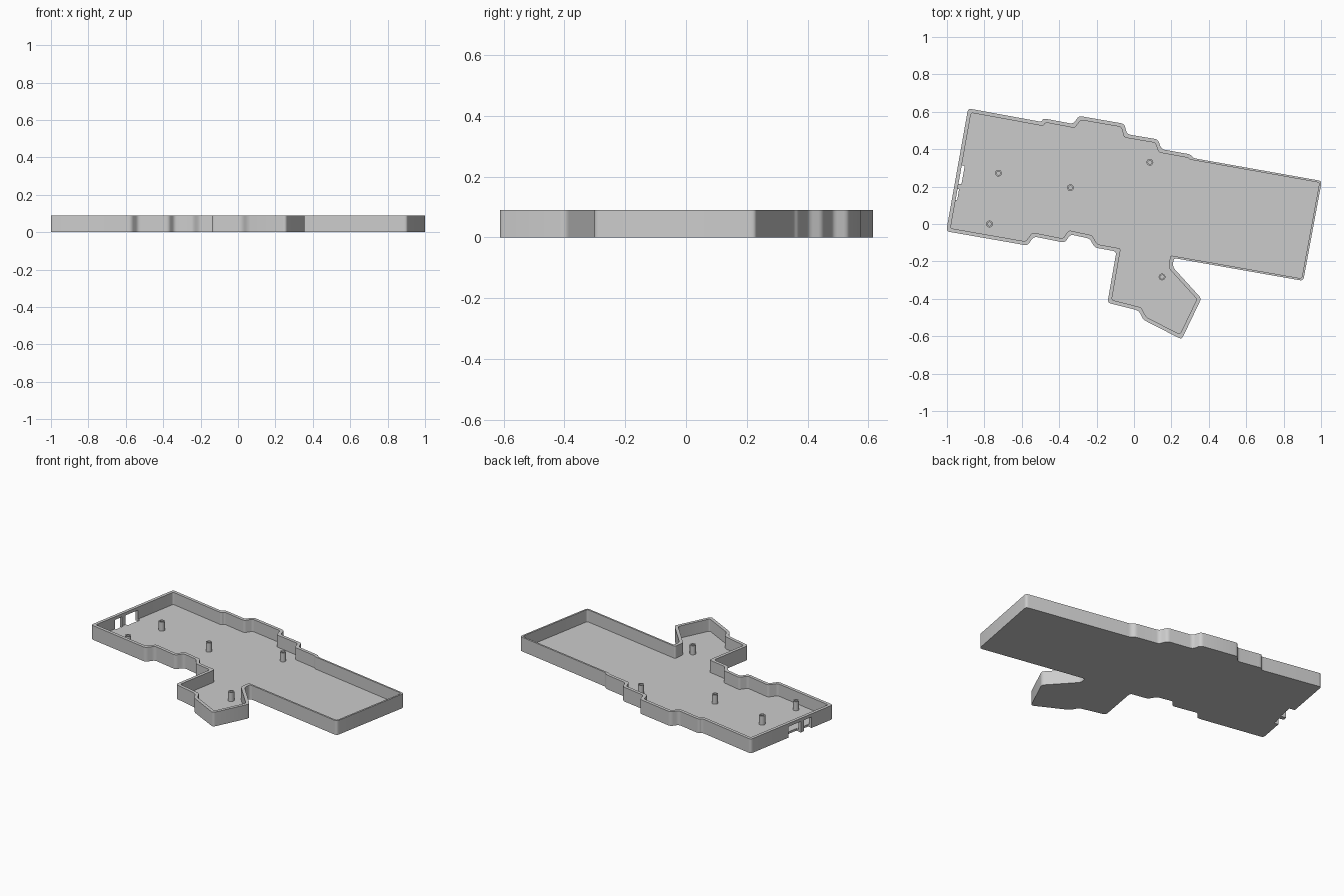
import bpy, bmesh, math
from mathutils import Vector

cube = bpy.data.objects.get("Cube")
if cube:
    bpy.data.objects.remove(cube, do_unlink=True)

HEIGHT, FLOOR = 0.09, 0.013
THICK, THIN = 0.02, 0.011

grey = bpy.data.materials.new("light grey plastic")
grey.use_nodes = True
colour = (0.6, 0.6, 0.6, 1)
grey.diffuse_color = colour
grey.node_tree.nodes["Principled BSDF"].inputs["Base Color"].default_value = colour

# Case outline, clockwise from the back right corner
OUTLINE = [Vector(p) for p in [
    (-.887, .618), (-.495, .546), (-.485, .565), (-.325, .535), (-.295, .578),
    (-.052, .536), (-.037, .48), (.128, .452), (.147, .4), (.302, .372),
    (.318, .352), (1.004, .23), (.905, -.304), (.212, -.182), (.207, -.23),
    (.36, -.398), (.255, -.617), (.05, -.512), (.025, -.463), (-.142, -.421),
    (-.094, -.147), (-.21, -.126), (-.237, -.078), (-.34, -.056),
    (-.37, -.1), (-.535, -.067), (-.57, -.115), (-1.004, -.039)]]
THIN_EDGES = (10, 11, 12)


def inset(points):
    """Move every edge inwards by its own wall thickness."""
    count, result = len(points), []
    for i, p in enumerate(points):
        before = (p - points[i - 1]).normalized()
        after = (points[(i + 1) % count] - p).normalized()
        n1, n2 = Vector((before.y, -before.x)), Vector((after.y, -after.x))
        t1 = THIN if (i - 1) % count in THIN_EDGES else THICK
        t2 = THIN if i in THIN_EDGES else THICK
        a, b = p + n1 * t1, p + n2 * t2
        cross = before.x * after.y - before.y * after.x
        gap = b - a
        result.append(a + before * ((gap.x * after.y - gap.y * after.x) / cross))
    return result


def rounded(points, size, steps=5):
    """Replace each corner by a short curve."""
    result = []
    for i, p in enumerate(points):
        to_prev, to_next = points[i - 1] - p, points[(i + 1) % len(points)] - p
        a = p + to_prev.normalized() * min(size, to_prev.length * .45)
        b = p + to_next.normalized() * min(size, to_next.length * .45)
        for k in range(steps):
            t = k / (steps - 1)
            result.append(a * (1 - t) ** 2 + p * 2 * t * (1 - t) + b * t * t)
    return result


def loft(name, rings):
    """Join equal-length rings of (points, z) and cap both ends."""
    bm = bmesh.new()
    loops = [[bm.verts.new((p.x, p.y, z)) for p in pts] for pts, z in rings]
    for low, high in zip(loops, loops[1:]):
        for i in range(len(low)):
            bm.faces.new((low[i - 1], low[i], high[i], high[i - 1]))
    bm.faces.new(loops[0])
    bm.faces.new(loops[-1])
    bmesh.ops.recalc_face_normals(bm, faces=bm.faces)
    mesh = bpy.data.meshes.new(name)
    bm.to_mesh(mesh)
    bm.free()
    mesh.materials.append(grey)
    obj = bpy.data.objects.new(name, mesh)
    bpy.context.collection.objects.link(obj)
    return obj


def activate(obj):
    bpy.ops.object.select_all(action='DESELECT')
    obj.select_set(True)
    bpy.context.view_layer.objects.active = obj


def circle(x, y, radius, sides=24):
    return [Vector((x + radius * math.cos(math.tau * i / sides),
                    y + radius * math.sin(math.tau * i / sides))) for i in range(sides)]


# Open tray: outer wall, rim, inner wall and floor
outer = rounded(OUTLINE, .018)
inner = rounded(inset(OUTLINE), .012)
tray = loft("case_tray", [(outer, 0), (outer, HEIGHT), (inner, HEIGHT), (inner, FLOOR)])

# Port openings under the rim of the side wall
tilt = math.atan2(.117, .657)
for y, width, depth in ((.27, .1, .036), (.165, .06, .028)):
    wall_x = -1.004 + (y + .039) * math.tan(tilt)
    bpy.ops.mesh.primitive_cube_add(size=1, location=(wall_x + depth - .05, y, .03),
                                    rotation=(0, 0, -tilt))
    cutter = bpy.context.object
    cutter.name = "port_cutter"
    cutter.scale = (.1, width, .08)
    cutter.hide_render = True
    cut = tray.modifiers.new("port", 'BOOLEAN')
    cut.operation, cut.solver, cut.object = 'DIFFERENCE', 'EXACT', cutter
    activate(tray)
    bpy.ops.object.modifier_apply(modifier=cut.name)
    bpy.data.objects.remove(cutter, do_unlink=True)

# Hollow screw posts
posts = [loft(f"screw_post_{i}", [(circle(x, y, .018), FLOOR - .003), (circle(x, y, .018), .07),
                                  (circle(x, y, .01), .07), (circle(x, y, .01), FLOOR + .002)])
         for i, (x, y) in enumerate([(-.725, .272), (-.34, .194), (.085, .33),
                                     (-.772, 0), (.15, -.283)], 1)]

for obj in [tray] + posts:
    activate(obj)
    bpy.ops.object.shade_smooth_by_angle(angle=math.radians(35))
